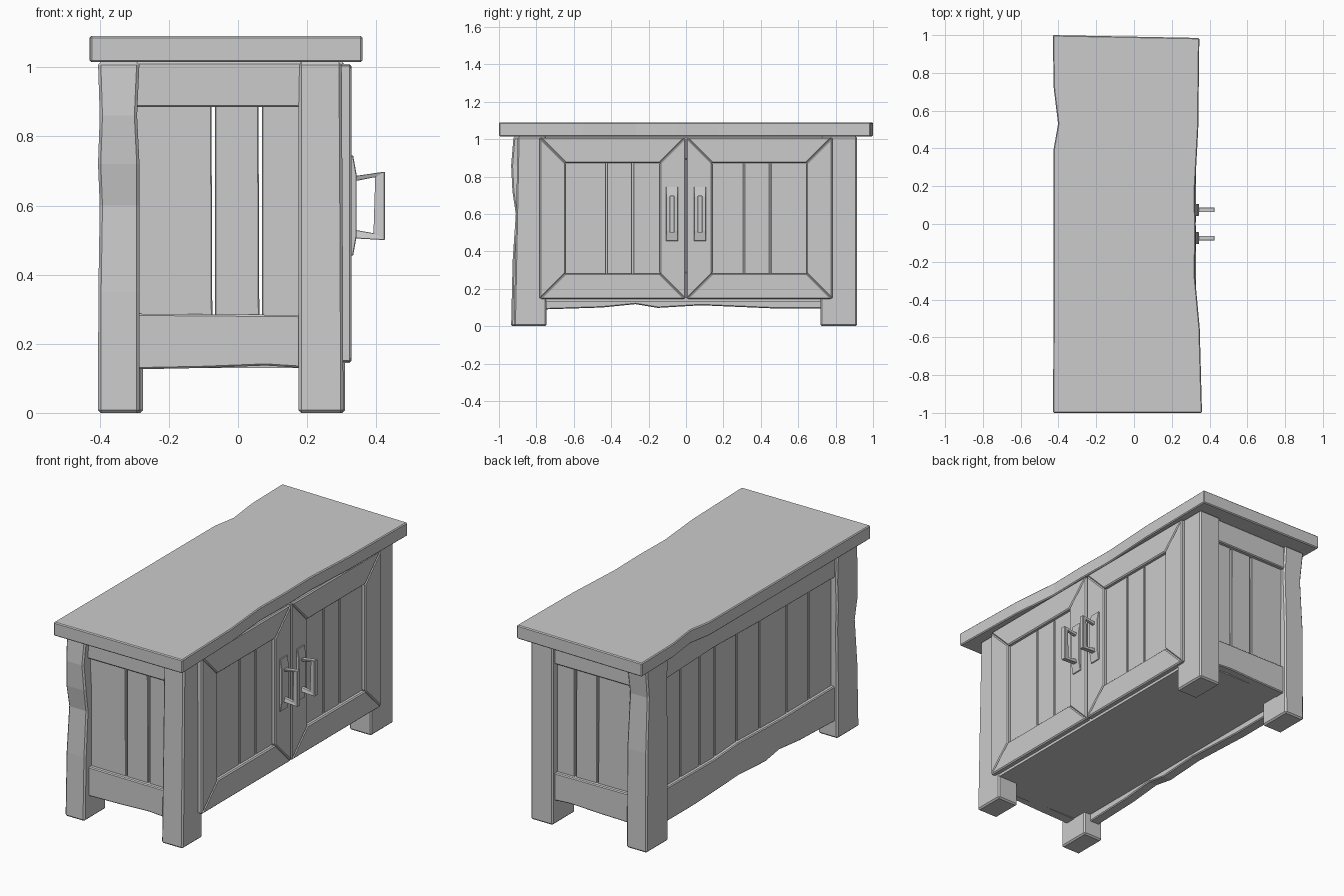
import bpy
import bmesh

cube = bpy.data.objects.get("Cube")
if cube:
    bpy.data.objects.remove(cube)

grey = bpy.data.materials.new("plain_grey")
grey.use_nodes = True
TONE = (0.6, 0.6, 0.6, 1)
grey.diffuse_color = TONE
grey.node_tree.nodes["Principled BSDF"].inputs["Base Color"].default_value = TONE


def loft(name, rings, bevel=0.005):
    """Closed solid through a list of rings with matching corners."""
    bm = bmesh.new()
    loops = [[bm.verts.new(p) for p in ring] for ring in rings]
    n = len(loops[0])
    for a, b in zip(loops, loops[1:]):
        for i in range(n):
            j = (i + 1) % n
            bm.faces.new((a[i], a[j], b[j], b[i]))
    bm.faces.new(loops[0][::-1])
    bm.faces.new(loops[-1])
    bmesh.ops.recalc_face_normals(bm, faces=bm.faces)
    mesh = bpy.data.meshes.new(name)
    bm.to_mesh(mesh)
    bm.free()
    mesh.materials.append(grey)
    ob = bpy.data.objects.new(name, mesh)
    bpy.context.collection.objects.link(ob)
    if bevel:
        mod = ob.modifiers.new("worn_edges", 'BEVEL')
        mod.width = bevel
        mod.segments = 1
        mod.limit_method = 'ANGLE'
    return ob


def prism(name, pts, axis, lo, hi, bevel=0.005):
    """Extrude a flat outline along one axis."""
    def place(p, d):
        q = list(p)
        q.insert("xyz".index(axis), d)
        return q
    return loft(name, [[place(p, d) for p in pts] for d in (lo, hi)], bevel)


def rect(a0, a1, b0, b1):
    return [(a0, b0), (a1, b0), (a1, b1), (a0, b1)]


# Worn table top
prism("top", [(-.428, -1), (.36, -1), (.348, -.55), (.322, -.27), (.326, -.05),
              (.322, .17), (.34, .5), (.346, .985), (-.43, 1), (-.425, .72),
              (-.402, .53), (-.425, .4)], 'z', 1.015, 1.09)


# Legs: each level is z, x0, x1, y0, y1
def leg(name, levels):
    loft(name, [[(x, y, z) for x, y in rect(x0, x1, y0, y1)]
                for z, x0, x1, y0, y1 in levels], .008)


leg("back_leg_a", [(0, -.405, -.285, -.935, -.745), (.35, -.404, -.285, -.927, -.745),
                   (.6, -.4, -.285, -.91, -.745), (.72, -.405, -.285, -.928, -.745),
                   (.86, -.4, -.292, -.935, -.745), (1.015, -.405, -.285, -.922, -.745)])
leg("back_leg_b", [(0, -.4, -.275, .725, .915), (.55, -.4, -.275, .725, .912),
                   (.85, -.397, -.28, .725, .895), (1.015, -.4, -.275, .725, .915)])
leg("front_leg_a", [(0, .175, .305, -.92, -.745), (.5, .175, .303, -.91, -.745),
                    (1.015, .175, .3, -.9, -.745)])
leg("front_leg_b", [(0, .175, .31, .72, .915), (1.015, .175, .31, .72, .915)])

# End walls: rails and three planks, on both ends
for end, s in (("near", -1), ("far", 1)):
    def span(a, b):
        return sorted((s * a, s * b))
    prism(end + "_top_rail", rect(-.3, .19, .885, 1.015), 'y', *span(.83, .895))
    prism(end + "_bottom_rail",
          [(-.3, .126), (-.1, .13), (.08, .137), (.19, .13), (.19, .283), (-.3, .287)],
          'y', *span(.83, .895))
    cuts = [-.3, -.07, .066, .19]
    for i in range(3):
        a, b = cuts[i] + .004, cuts[i + 1] - .004
        prism(f"{end}_plank_{i + 1}", [(a, .2), (b, .2), (b - .003, .95), (a, .95)],
              'y', *span(.84, .873), .003)

# Back wall: rails with a worn lower edge, and planks
prism("back_top_rail", [(-.76, .885), (-.1, .89), (.3, .9), (.74, .885),
                        (.74, 1.015), (-.76, 1.015)], 'x', -.385, -.325)
prism("back_bottom_rail",
      [(-.76, .09), (-.45, .1), (-.27, .118), (-.15, .098), (.08, .112), (.45, .096),
       (.74, .096), (.74, .283), (.3, .28), (.1, .293), (-.3, .282), (-.76, .285)],
      'x', -.385, -.325)
cuts = [-.76, -.55, -.36, -.12, .08, .27, .4, .57, .74]
for i, (a, b) in enumerate(zip(cuts, cuts[1:])):
    prism(f"back_plank_{i + 1}", rect(a + .004, b - .004, .2, .95), 'x', -.365, -.332, .003)

# Cabinet floor
prism("floor", rect(-.335, .3, -.85, .85), 'z', .13, .155, 0)

# Doors: mitred frame, planks, handle plate and pull
Z0, Z1, W = .145, 1.01, .138
for door, s in (("near", -1), ("far", 1)):
    outer = rect(.003, .782, Z0, Z1)
    inner = rect(.003 + W, .782 - W, Z0 + W, Z1 - W)
    for i in range(4):
        j = (i + 1) % 4
        pts = [(s * y, z) for y, z in (outer[i], outer[j], inner[j], inner[i])]
        prism(f"{door}_door_frame_{i + 1}", pts, 'x', .285, .328, .006)
    cuts = [.12, .31, .45, .66] if s > 0 else [.12, .285, .425, .66]
    for i in range(3):
        a, b = cuts[i] + .003, cuts[i + 1] - .003
        prism(f"{door}_door_plank_{i + 1}", rect(*sorted((s * a, s * b)), .25, .9),
              'x', .28, .308, .003)
    y = s * .075
    prism(door + "_handle_plate", [(.32, .455), (.333, .455), (.343, .51), (.343, .69),
                                   (.333, .745), (.32, .745)],
          'y', y - .032, y + .032, .002)
    # Pull: one bar swept through the bent path as paired corners
    path = [(.335, .505, .335, .53), (.425, .5, .392, .52),
            (.425, .698, .397, .682), (.335, .685, .335, .67)]
    loft(door + "_handle", [[(x0, y - .013, z0), (x0, y + .013, z0),
                             (x1, y + .008, z1), (x1, y - .008, z1)]
                            for x0, z0, x1, z1 in path], .002)
